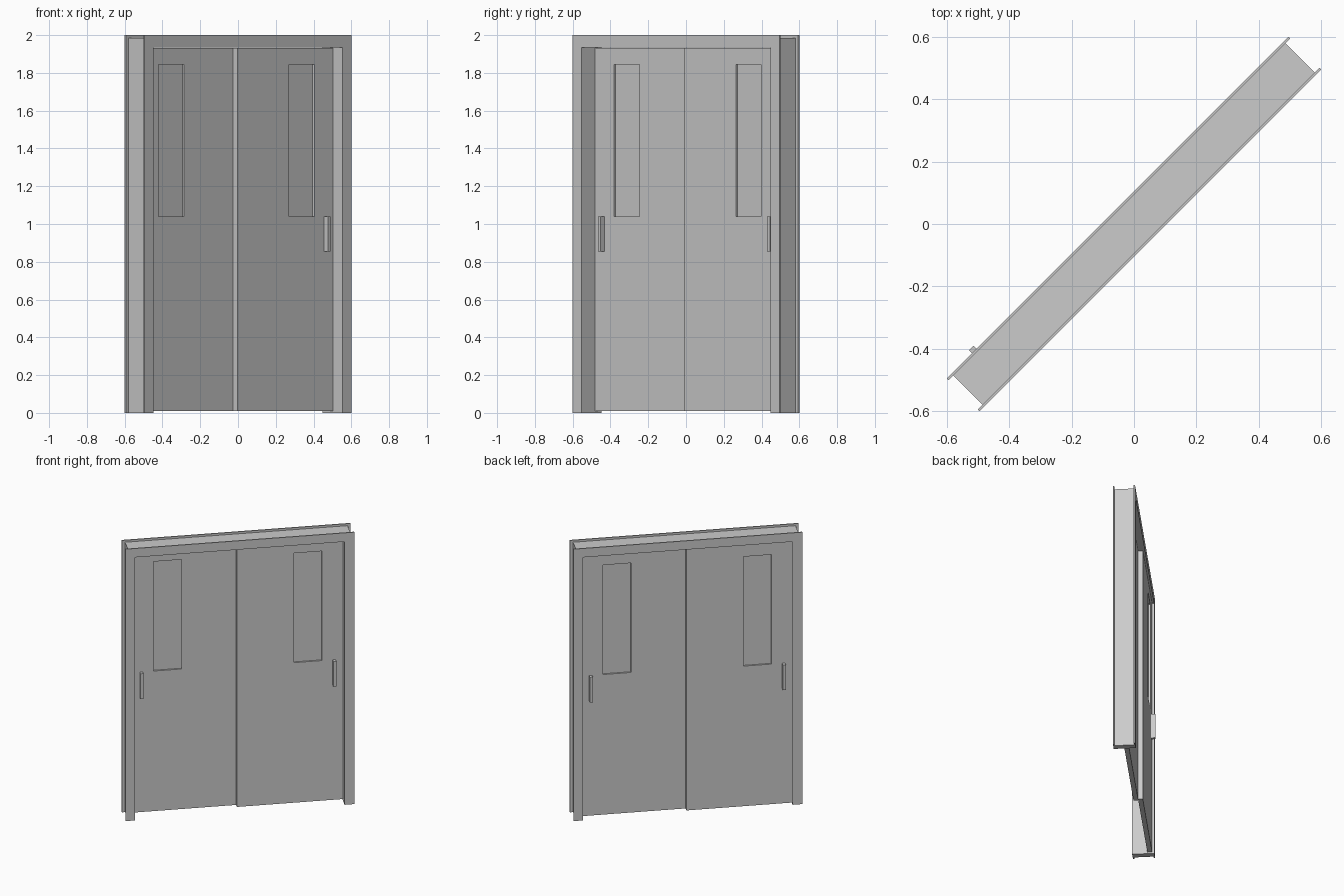
import bpy, bmesh, math
from mathutils import Vector, Matrix

cube = bpy.data.objects.get("Cube")
if cube:
    bpy.data.objects.remove(cube, do_unlink=True)

# One plain grey for the whole door set
grey = bpy.data.materials.new("door_grey")
grey.use_nodes = True
colour = (0.6, 0.6, 0.6, 1)
grey.diffuse_color = colour
grey.node_tree.nodes["Principled BSDF"].inputs["Base Color"].default_value = colour

# Parts are laid out along x, then turned to stand on the diagonal
TURN = Matrix.Rotation(math.radians(45), 4, "Z")
OPENING, HEAD = 0.709, 1.935      # half width and height of the opening
FRAME = 0.066                     # half depth of the lining
LEAF, OVERLAP = 0.032, 0.008      # leaf thickness and meeting overlap


def finish(name, bm):
    bmesh.ops.recalc_face_normals(bm, faces=bm.faces)
    bm.transform(TURN)
    mesh = bpy.data.meshes.new(name)
    bm.to_mesh(mesh)
    bm.free()
    mesh.materials.append(grey)
    obj = bpy.data.objects.new(name, mesh)
    bpy.context.collection.objects.link(obj)


def box(x0, x1, y0, y1, z0, z1):
    bm = bmesh.new()
    bmesh.ops.create_cube(bm, size=1)
    bm.transform(Matrix.Translation(((x0 + x1) / 2, (y0 + y1) / 2, (z0 + z1) / 2))
                 @ Matrix.Diagonal((x1 - x0, y1 - y0, z1 - z0, 1)))
    return bm


def portal(name, half, top, y0, y1):
    """Door-shaped surround: two uprights and a head in one piece."""
    outline = [(-half, 0), (-half, top), (half, top), (half, 0),
               (OPENING, 0), (OPENING, HEAD), (-OPENING, HEAD), (-OPENING, 0)]
    bm = bmesh.new()
    face = bm.faces.new([bm.verts.new((x, y0, z)) for x, z in outline])
    new = bmesh.ops.extrude_face_region(bm, geom=[face])["geom"]
    moved = [g for g in new if isinstance(g, bmesh.types.BMVert)]
    bmesh.ops.translate(bm, verts=moved, vec=(0, y1 - y0, 0))
    finish(name, bm)


# Lining with a thin architrave on each side
portal("frame_lining", 0.753, 1.985, -FRAME, FRAME)
portal("front_architrave", 0.774, 2.0, -0.0745, -FRAME)
portal("back_architrave", 0.774, 2.0, FRAME, 0.0745)


def leaf(side, s, y0):
    """Sliding leaf with a sunk window and a pull handle on both faces."""
    y1 = y0 + LEAF
    x0, x1 = sorted((-s * OVERLAP, s * OPENING))
    bm = box(x0, x1, y0, y1, 0.01, 1.931)
    w0, w1 = sorted((s * 0.377, s * 0.567))
    b0, b1 = 1.04, 1.845
    cuts = [((w0, 0, 0), (1, 0, 0)), ((w1, 0, 0), (1, 0, 0)),
            ((0, 0, b0), (0, 0, 1)), ((0, 0, b1), (0, 0, 1))]
    for point, normal in cuts:
        bmesh.ops.bisect_plane(bm, geom=bm.verts[:] + bm.edges[:] + bm.faces[:],
                               plane_co=Vector(point), plane_no=Vector(normal))
    bm.normal_update()
    panes = []
    for f in bm.faces:
        c = f.calc_center_median()
        if abs(f.normal.y) > 0.9 and w0 < c.x < w1 and b0 < c.z < b1:
            panes.append(f)
    bmesh.ops.inset_individual(bm, faces=panes, thickness=0, depth=-0.012)
    finish(side + "_door", bm)

    h0, h1 = sorted((s * 0.64, s * 0.66))
    for face, a, b in (("front", y0 - 0.028, y0), ("back", y1, y1 + 0.028)):
        finish(f"{side}_{face}_handle", box(h0, h1, a, b, 0.855, 1.04))


# The left-hand leaf of the front face slides behind the other
leaf("left", 1, -0.004)
leaf("right", -1, -0.004 + LEAF)
